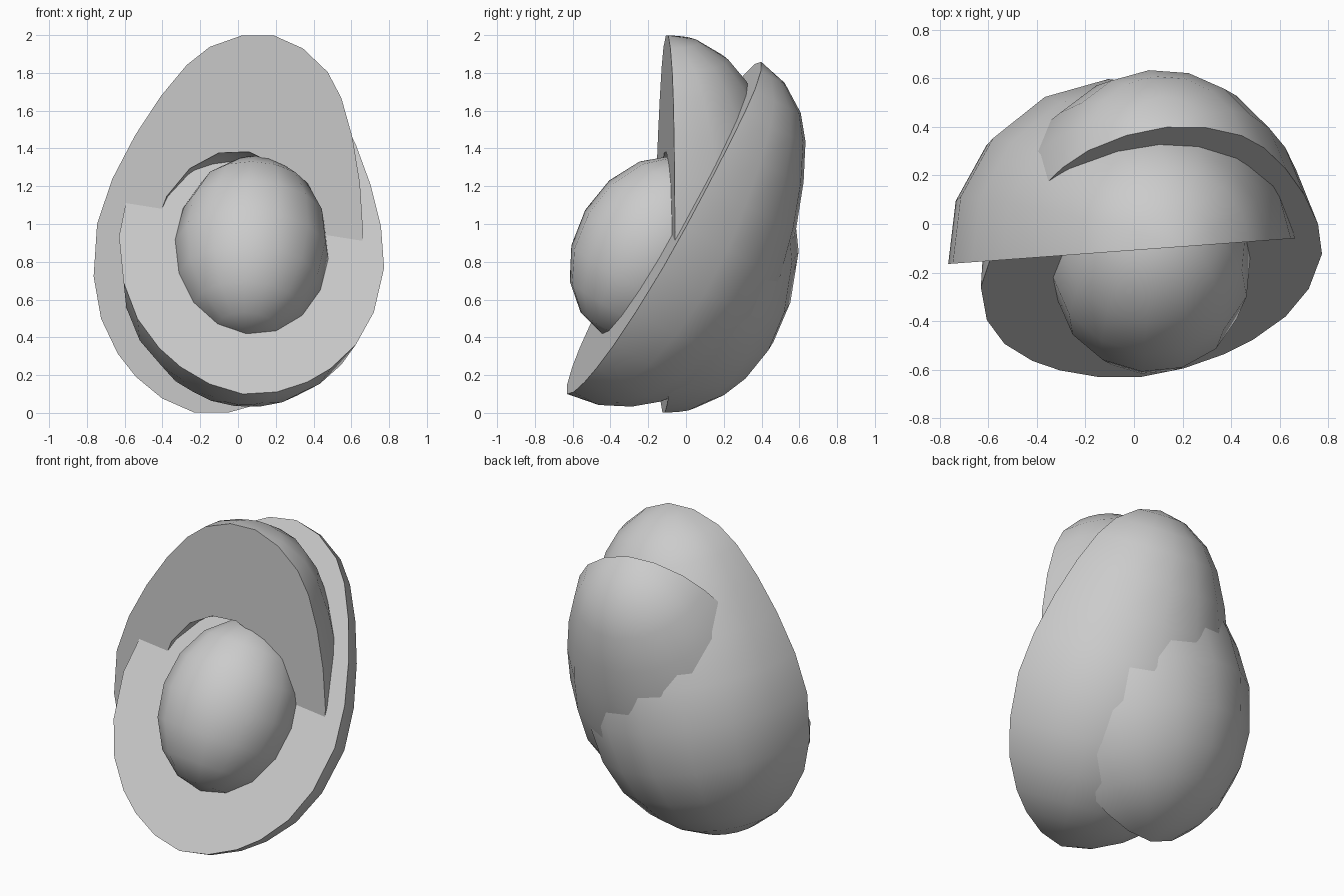
import bpy, bmesh
from math import sin, cos, pi, radians
from mathutils import Matrix, Vector

cube = bpy.data.objects.get("Cube")
if cube:
    bpy.data.objects.remove(cube, do_unlink=True)

grey = bpy.data.materials.new("plain grey")
grey.use_nodes = True
grey.diffuse_color = (0.6, 0.6, 0.6, 1)
grey.node_tree.nodes["Principled BSDF"].inputs["Base Color"].default_value = (0.6, 0.6, 0.6, 1)

# Fruit outline and seed outline as (radius, height along the core)
FRUIT = [(0, 0), (.18, .037), (.34, .12), (.46, .22), (.585, .383), (.67, .593), (.71, .87),
         (.68, 1.12), (.61, 1.37), (.52, 1.6), (.42, 1.79), (.32, 1.91), (.165, 2.005), (0, 2.04)]
SEED = [(.41 * sin(pi * i / 8), .89 - .52 * cos(pi * i / 8)) for i in range(9)]


def lathe(bm, profile, segments, sweep):
    """Sweep a profile around the core, starting at +x and passing the back."""
    rings = [[bm.verts.new((r * cos(sweep * s / segments), r * sin(sweep * s / segments), h))
              for r, h in profile] for s in range(segments + 1)]
    for a, b in zip(rings, rings[1:]):
        for i in range(len(profile) - 1):
            bm.faces.new((a[i], b[i], b[i + 1], a[i + 1]))
    bmesh.ops.remove_doubles(bm, verts=bm.verts, dist=1e-4)
    bmesh.ops.dissolve_degenerate(bm, edges=bm.edges, dist=1e-5)


def finish(bm, name, frame):
    bmesh.ops.recalc_face_normals(bm, faces=bm.faces)
    mesh = bpy.data.meshes.new(name)
    bm.to_mesh(mesh)
    bm.free()
    mesh.materials.append(grey)
    obj = bpy.data.objects.new(name, mesh)
    bpy.context.collection.objects.link(obj)
    obj.matrix_world = frame
    bpy.ops.object.select_all(action='DESELECT')
    obj.select_set(True)
    bpy.context.view_layer.objects.active = obj
    bpy.ops.object.shade_smooth_by_angle(angle=radians(40))


def half(name, frame, hollow):
    """Half fruit with a flat cut face, optionally with an empty seed hollow."""
    bm = bmesh.new()
    lathe(bm, FRUIT, 8, pi)
    if hollow:
        lathe(bm, SEED, 8, pi)
    rim = [e for e in bm.edges if e.is_boundary]
    bmesh.ops.triangle_fill(bm, edges=rim, use_beauty=True, normal=(0, -1, 0))
    finish(bm, name, frame)


def frame_from(bottom, top, facing):
    """Placement with z along the core and -y out of the cut face."""
    z = (Vector(top) - Vector(bottom)).normalized()
    x = -Vector(facing).cross(z).normalized()
    y = z.cross(x)
    return Matrix.Translation(bottom) @ Matrix((x, y, z)).transposed().to_4x4()


# Upright half with the hollow, and leaning half holding the seed
upright = frame_from((-.234, -.125, .003), (.19, -.094, 2.0), (.074, -1, 0))
leaning = frame_from((.025, -.63, .1), (.135, .405, 1.87), (.166, -1, .577))
half("upright_half", upright, True)
half("leaning_half", leaning, False)

seed = bmesh.new()
lathe(seed, SEED, 14, 2 * pi)
finish(seed, "seed", leaning)
